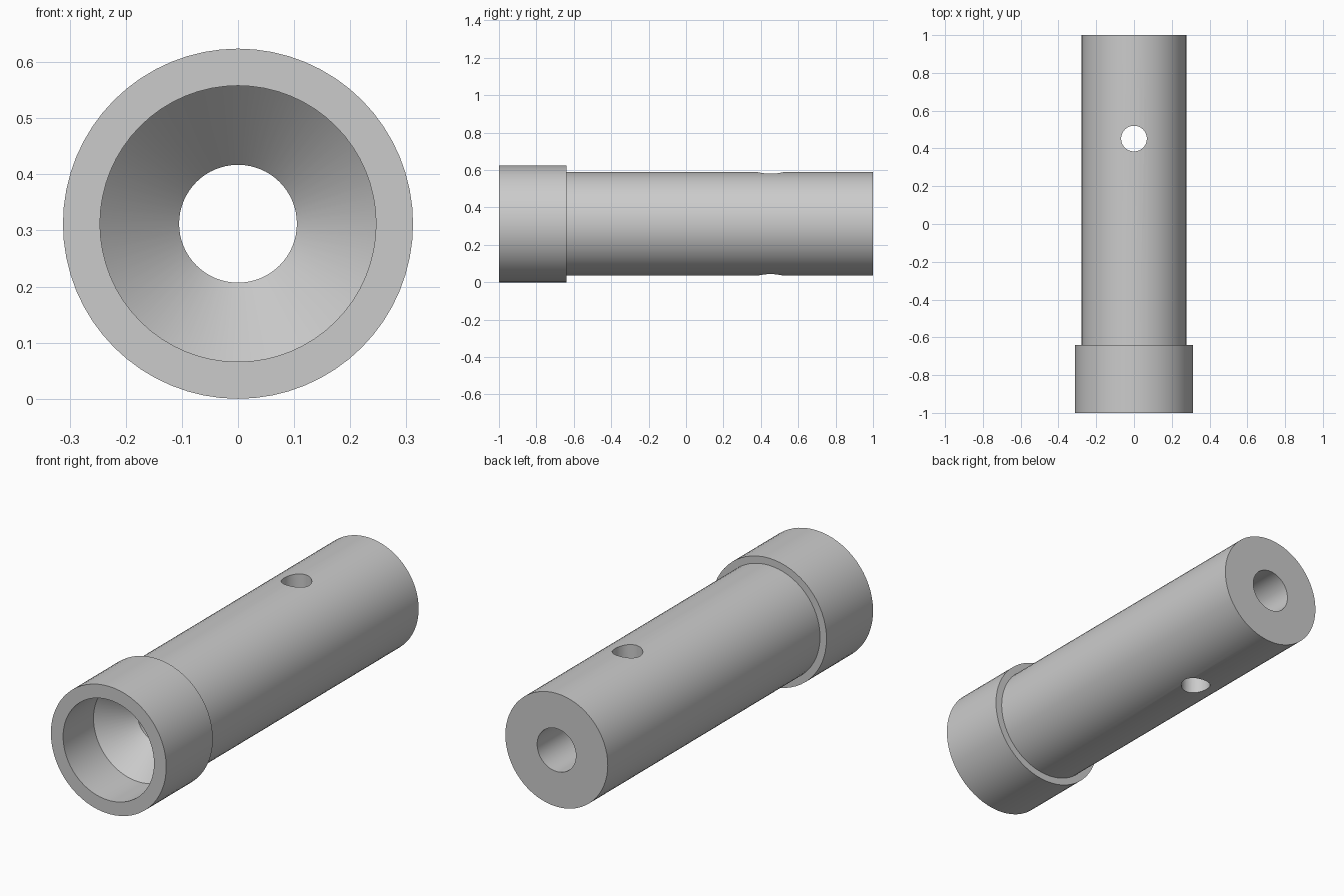
import bpy, bmesh, math

if "Cube" in bpy.data.objects:
    bpy.data.objects.remove(bpy.data.objects["Cube"])

SIDES = 64
AXIS_Z = 0.312  # height of the tube centreline


def lathe_y(name, profile):
    """Revolve a closed (radius, y) profile around the lengthwise axis."""
    bm = bmesh.new()
    rings = []
    for i in range(SIDES):
        a = math.tau * i / SIDES
        rings.append([bm.verts.new((r * math.cos(a), y, AXIS_Z + r * math.sin(a)))
                      for r, y in profile])
    n = len(profile)
    for i in range(SIDES):
        a, b = rings[i], rings[(i + 1) % SIDES]
        for j in range(n):
            k = (j + 1) % n
            bm.faces.new((a[j], a[k], b[k], b[j]))
    bmesh.ops.recalc_face_normals(bm, faces=bm.faces)
    mesh = bpy.data.meshes.new(name)
    bm.to_mesh(mesh)
    bm.free()
    obj = bpy.data.objects.new(name, mesh)
    bpy.context.collection.objects.link(obj)
    return obj


# Stepped sleeve: collar, shank, rear bore, tapered seat, front counterbore
sleeve = lathe_y("stepped_sleeve", [
    (0.312, -1.0), (0.312, -0.64), (0.277, -0.64), (0.277, 1.0),
    (0.105, 1.0), (0.105, -0.625), (0.246, -0.765), (0.246, -1.0)])

# Vertical pin hole through both walls
bpy.ops.mesh.primitive_cylinder_add(vertices=48, radius=0.068, depth=1.0,
                                    location=(0, 0.452, AXIS_Z))
cutter = bpy.context.object
cutter.name = "pin_hole_cutter"
cutter.hide_render = True

cut = sleeve.modifiers.new("pin_hole", 'BOOLEAN')
cut.operation = 'DIFFERENCE'
cut.solver = 'EXACT'
cut.object = cutter

# Apply the cut, then remove the helper
bpy.ops.object.select_all(action='DESELECT')
sleeve.select_set(True)
bpy.context.view_layer.objects.active = sleeve
bpy.ops.object.modifier_apply(modifier=cut.name)
bpy.data.objects.remove(cutter)

# Smooth round walls, crisp rims
bpy.ops.object.shade_smooth_by_angle(angle=math.radians(30))
